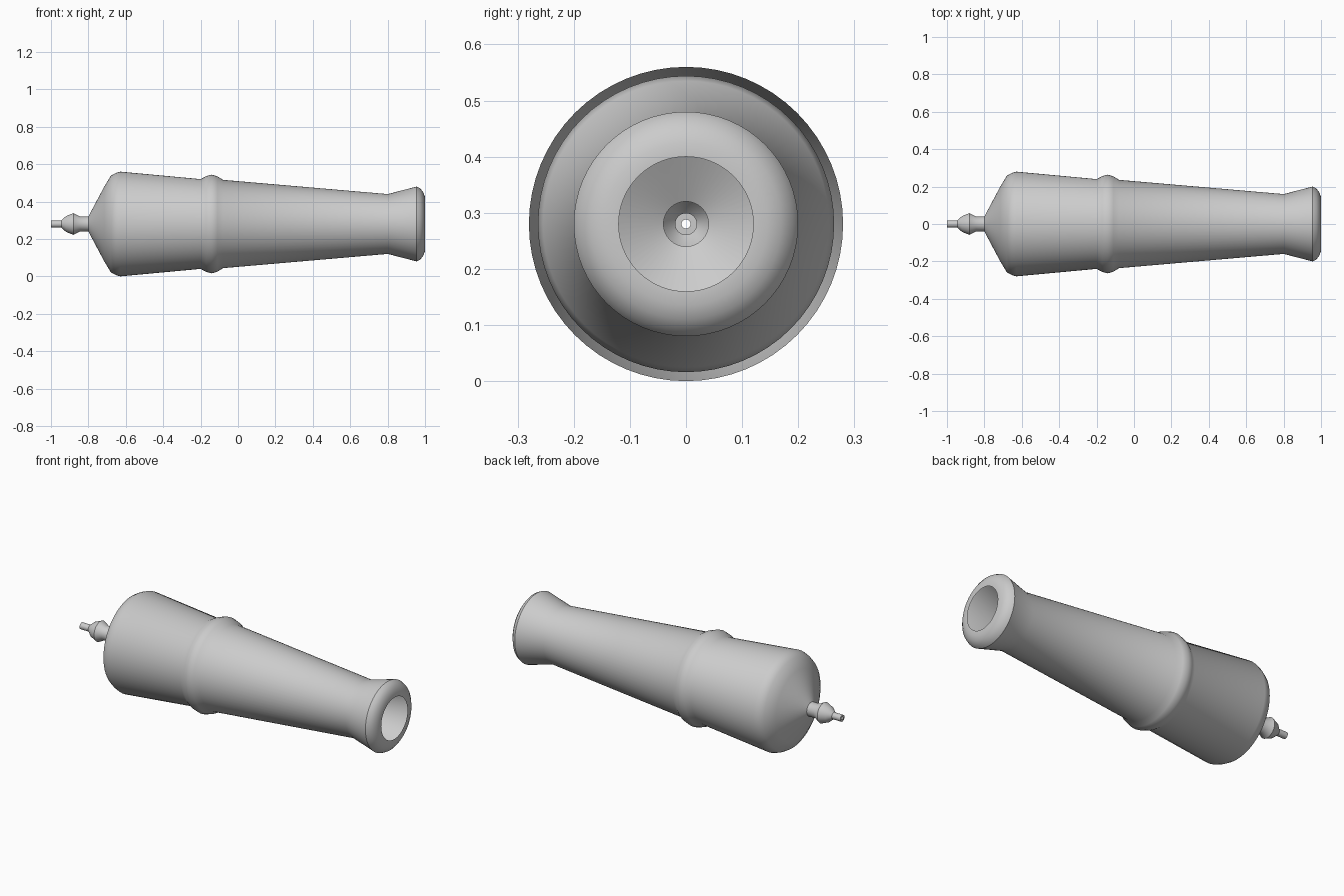
import bpy, bmesh, math

if "Cube" in bpy.data.objects:
    bpy.data.objects.remove(bpy.data.objects["Cube"])

AXIS_Z = 0.28
SEGMENTS = 64

metal = bpy.data.materials.new("grey_metal")
metal.diffuse_color = (0.6, 0.6, 0.6, 1)
metal.use_nodes = True
metal.node_tree.nodes["Principled BSDF"].inputs["Base Color"].default_value = metal.diffuse_color


def lathe(name, profile):
    """Spin (x, radius) points around the long axis into an open shell."""
    bm = bmesh.new()
    rings = []
    for x, r in profile:
        ring = []
        for i in range(SEGMENTS):
            a = 2 * math.pi * i / SEGMENTS
            ring.append(bm.verts.new((x, r * math.cos(a), AXIS_Z + r * math.sin(a))))
        rings.append(ring)
    for a, b in zip(rings, rings[1:]):
        for i in range(SEGMENTS):
            j = (i + 1) % SEGMENTS
            bm.faces.new((a[i], a[j], b[j], b[i]))
    bmesh.ops.recalc_face_normals(bm, faces=bm.faces)
    # The outer skin faces away from the axis
    if sum(f.normal.dot(f.calc_center_median() - f.calc_center_median().project((1, 0, 0))
                        - type(f.normal)((0, 0, AXIS_Z))) * f.calc_area() for f in bm.faces) < 0:
        bmesh.ops.reverse_faces(bm, faces=bm.faces)
    mesh = bpy.data.meshes.new(name)
    bm.to_mesh(mesh)
    bm.free()
    mesh.materials.append(metal)
    obj = bpy.data.objects.new(name, mesh)
    bpy.context.collection.objects.link(obj)
    bpy.ops.object.select_all(action='DESELECT')
    obj.select_set(True)
    bpy.context.view_layer.objects.active = obj
    bpy.ops.object.shade_smooth_by_angle(angle=math.radians(38))
    return obj


# Hollow barrel: breech cone, rounded shoulder, raised band, taper, flared muzzle, lip
lathe("barrel", [
    (-0.80, 0.04), (-0.715, 0.20), (-0.68, 0.258), (-0.655, 0.272), (-0.63, 0.28),
    (-0.20, 0.24), (-0.17, 0.256), (-0.14, 0.264), (-0.11, 0.255), (-0.08, 0.236),
    (0.80, 0.16), (0.955, 0.20), (0.975, 0.19), (0.99, 0.17), (1.0, 0.145), (1.0, 0.12),
])

# Rear knob: pierced end cap, thin stem, double-cone bead and neck
lathe("rear_knob", [
    (-1.0, 0.008), (-1.0, 0.019), (-0.945, 0.019), (-0.92, 0.042),
    (-0.88, 0.058), (-0.845, 0.04), (-0.80, 0.04),
])
